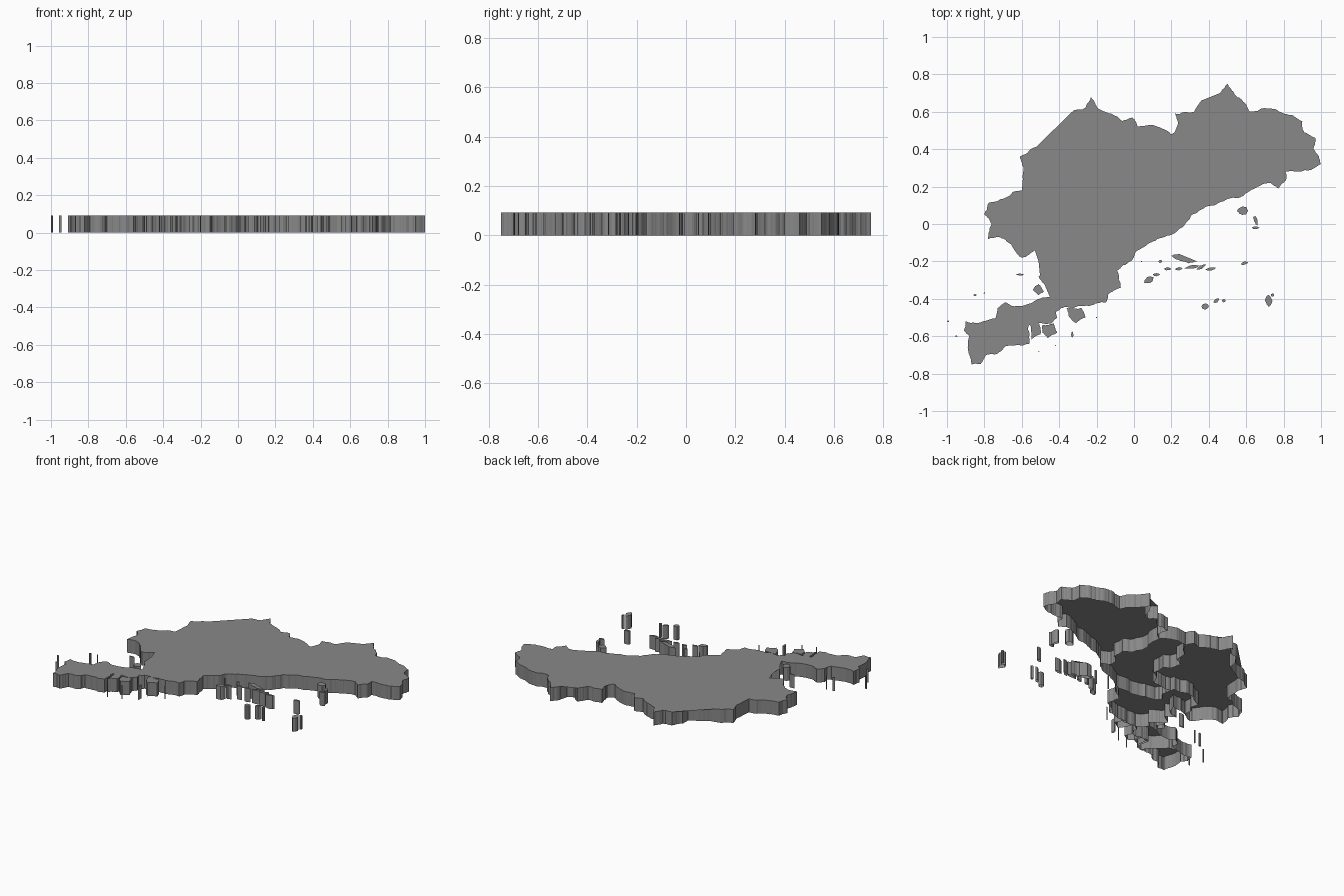
import bpy
import bmesh
import math
import random
from mathutils import Vector

random.seed(7)
HEIGHT = 0.092

if "Cube" in bpy.data.objects:
    bpy.data.objects.remove(bpy.data.objects["Cube"], do_unlink=True)

grey = bpy.data.materials.new("mid grey")
grey.use_nodes = True
grey_value = (0.25, 0.25, 0.25, 1)
grey.diffuse_color = grey_value
grey.node_tree.nodes["Principled BSDF"].inputs["Base Color"].default_value = grey_value


def rough(points, levels=3, amount=0.1):
    """Break a line into a jagged shoreline; points are in hundredths."""
    line = [Vector(p) / 100 for p in points]
    for level in range(levels):
        finer = [line[0]]
        for a, b in zip(line, line[1:]):
            along = b - a
            side = Vector((-along.y, along.x))
            finer += [(a + b) / 2 + side * random.uniform(-amount, amount), b]
        line = finer
    return line


def plate(name, chains):
    """Join chains into a closed outline: a flat top with walls, open below."""
    outline = [p for chain in chains for p in chain[:-1]]
    area = sum(a.cross(b) for a, b in zip(outline, outline[1:] + outline[:1]))
    if area < 0:
        outline.reverse()
    bm = bmesh.new()
    top = [bm.verts.new((p.x, p.y, HEIGHT)) for p in outline]
    base = [bm.verts.new((p.x, p.y, 0)) for p in outline]
    for i in range(len(top)):
        bm.faces.new((base[i - 1], base[i], top[i], top[i - 1]))
    cap = bm.faces.new(top)
    bmesh.ops.triangulate(bm, faces=[cap])
    mesh = bpy.data.meshes.new(name)
    bm.to_mesh(mesh)
    bm.free()
    mesh.materials.append(grey)
    bpy.context.collection.objects.link(bpy.data.objects.new(name, mesh))


def flip(chain):
    return chain[::-1]


# Borders shared by neighbouring districts
west_south_border = rough([(-53, -14), (-53, -8), (-50, -5), (-51, 1), (-43, 6),
                           (-36, 7), (-33, 5), (-28, 6), (-27, 3)])
west_middle_border = rough([(-27, 3), (-20, 3), (-12, 4), (-10, 10), (-5, 13), (-5, 22),
                            (-9, 24), (-11, 32), (-5, 35), (-5, 43), (0, 47), (2, 52)])
middle_east_border = rough([(20, 48), (20, 40), (19, 30), (22, 24), (27, 21),
                            (27, 13), (22, 8), (22, 4), (28, 1)])
middle_south_border = rough([(1, -15), (-13, -15), (-27, -12), (-30, -8),
                             (-26, -4), (-27, 3)])
south_shore_border = rough([(-39, -45), (-42, -43), (-45, -39)])
tip_border = rough([(-77, -51), (-72, -52), (-66, -58), (-62, -61), (-60, -65)])

# Outer shorelines
west_coast = rough([(2, 52), (-1, 57), (-6, 55), (-12, 59), (-18, 60), (-21, 65),
                    (-23, 68), (-26, 62), (-32, 61), (-36, 55), (-36, 49), (-42, 46),
                    (-48, 42), (-53, 41), (-61, 36), (-59, 30), (-60, 18), (-65, 17),
                    (-72, 13), (-78, 11), (-80, 5), (-76, 0), (-78, -8), (-72, -7),
                    (-67, -10), (-64, -14), (-60, -18), (-53, -14)])
middle_north_coast = rough([(2, 52), (10, 53), (15, 51), (20, 48)])
middle_south_coast = rough([(28, 1), (23, -4), (16, -7), (7, -11), (1, -15)])
east_coast = rough([(20, 48), (24, 51), (22, 59), (32, 60), (36, 66), (41, 62),
                    (45, 64), (46, 70), (50, 75), (54, 69), (57, 67), (62, 60),
                    (70, 62), (80, 59), (90, 55), (91, 49), (97, 46), (96, 40),
                    (100, 32), (95, 29), (88, 28), (81, 28), (81, 23), (77, 19),
                    (73, 22), (66, 20), (61, 17), (55, 14), (47, 12), (38, 9),
                    (31, 5), (28, 1)])
south_east_coast = rough([(1, -15), (-2, -20), (-9, -25), (-7, -34), (-14, -38),
                          (-15, -42), (-24, -44), (-33, -45), (-39, -45)])
south_west_coast = rough([(-45, -39), (-42, -36), (-48, -32), (-51, -28), (-45, -24),
                          (-51, -20), (-43, -17), (-41, -11), (-48, -12), (-53, -14)])
shore_north_coast = rough([(-45, -39), (-53, -41), (-64, -44), (-69, -42), (-73, -45),
                           (-72, -49), (-77, -51)])
shore_south_coast = rough([(-60, -65), (-56, -64), (-57, -54), (-51, -53), (-44, -53),
                           (-41, -50), (-42, -47), (-39, -45)])
tip_coast = rough([(-77, -51), (-84, -53), (-90, -52), (-91, -57), (-88, -60), (-88, -70),
                   (-87, -75), (-82, -75), (-79, -70), (-71, -68), (-70, -65),
                   (-65, -65), (-60, -65)])

# Mainland districts
plate("west_district", [west_coast, west_south_border, west_middle_border])
plate("middle_district", [middle_north_coast, middle_east_border, middle_south_coast,
                          middle_south_border, west_middle_border])
plate("east_district", [east_coast, flip(middle_east_border)])
plate("south_district", [south_east_coast, south_shore_border, south_west_coast,
                         west_south_border, flip(middle_south_border)])
plate("shore_district", [shore_north_coast, tip_border, shore_south_coast,
                         south_shore_border])
plate("tip_district", [tip_coast, flip(tip_border)])

# Larger islands hugging the shore
near_islands = {
    "cove_island": [(-36, -45), (-28, -45), (-26, -50), (-31, -53), (-35, -49)],
    "inlet_island": [(-54, -35), (-51, -32), (-48, -36), (-51, -38)],
    "harbour_island_outer": [(-49, -54), (-43, -53), (-41, -58), (-46, -61), (-49, -58)],
    "harbour_island_inner": [(-56, -53), (-51, -53), (-50, -59), (-55, -62)],
    "long_island": [(20, -17), (24, -16), (28, -19), (34, -20), (29, -21), (23, -19)],
}
for name, points in near_islands.items():
    plate(name, [rough(points + points[:1])])

# Scattered islets: centre, half width, half depth, turn in degrees
islets = [
    (58, 7, 3, 3, 0), (65, 2, 1, 3, 20), (65, -2, 2, 1, 0), (8, -30, 3, 2, 30),
    (12, -27, 2, 1, 0), (14, -20, 1, 1, 0), (18, -24, 2, 1, 0), (24, -24, 2, 1, 10),
    (31, -23, 4, 1, 10), (36, -23, 3, 1, 30), (41, -24, 3, 1, 10), (59, -21, 2, 1, 20),
    (38, -44, 2, 2, 0), (44, -41, 2, 1, 30), (48, -41, 1, 1, 0), (72, -41, 2, 4, 0),
    (74, -38, 1, 1, 0), (-61, -27, 2, 0.6, 0), (-85, -38, 1, 0.6, 0),
    (-80, -37, 0.4, 0.4, 0), (-99.4, -52, 0.6, 0.6, 0), (-95, -60, 0.7, 0.4, 0),
    (-33, -59, 0.6, 2, 0), (-20, -50, 0.3, 0.4, 0), (-51, -68, 0.4, 0.3, 0),
    (4, -20, 0.4, 0.4, 0), (-42, -65, 0.3, 0.3, 0),
]
for number, (x, y, wide, deep, turn) in enumerate(islets):
    swing = math.radians(turn)
    ring = []
    for step in range(8):
        angle = math.tau * step / 8
        scale = random.uniform(0.7, 1) if step % 4 else 1
        u, v = wide * scale * math.cos(angle), deep * scale * math.sin(angle)
        ring.append((x + u * math.cos(swing) - v * math.sin(swing),
                     y + u * math.sin(swing) + v * math.cos(swing)))
    plate(f"islet_{number + 1}", [rough(ring + ring[:1], levels=1)])
